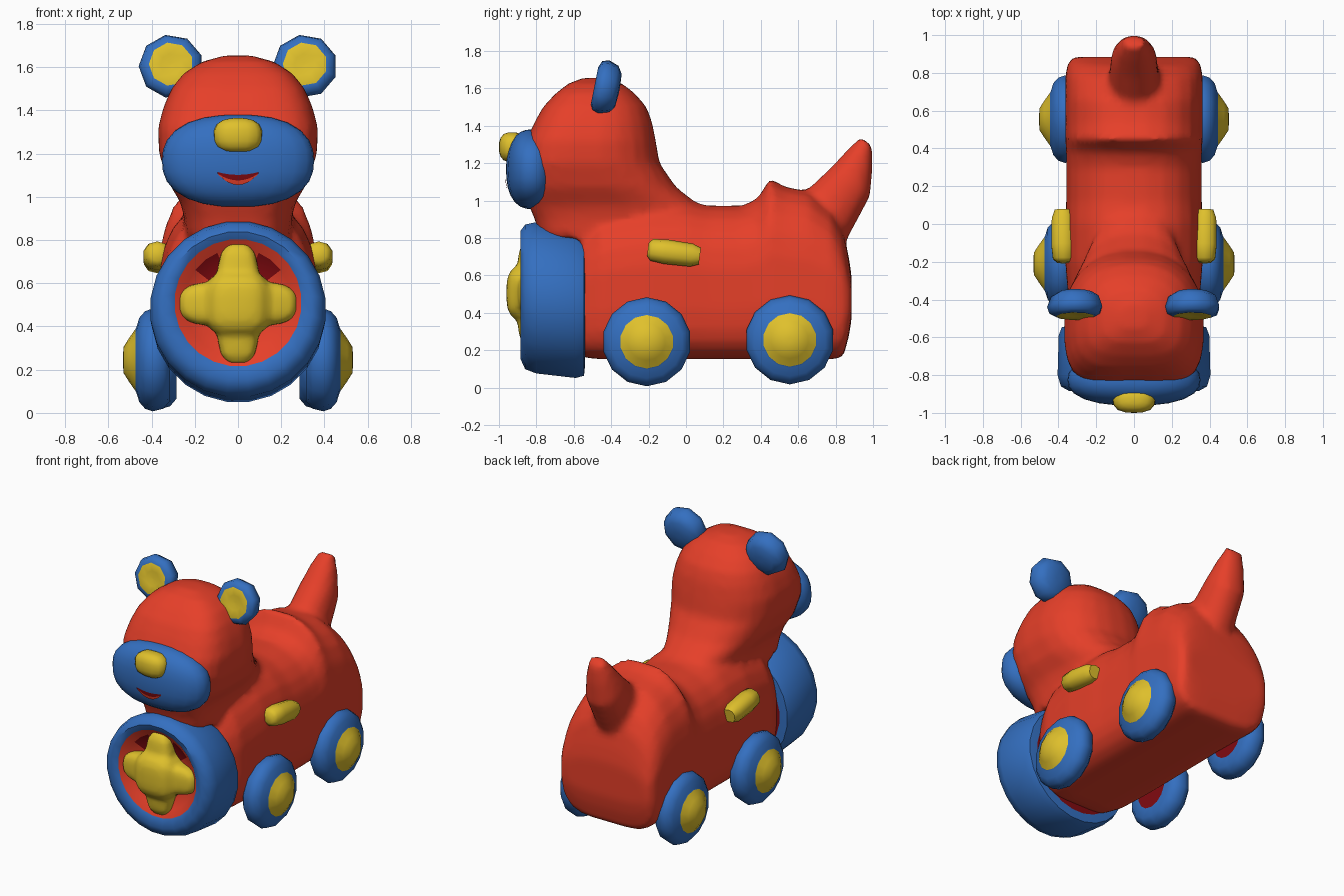
import bpy, bmesh, math
from mathutils import Vector

cube = bpy.data.objects.get("Cube")
if cube:
    bpy.data.objects.remove(cube, do_unlink=True)


def material(name, rgb):
    m = bpy.data.materials.new(name)
    m.use_nodes = True
    m.diffuse_color = (*rgb, 1)
    bsdf = next(n for n in m.node_tree.nodes if n.type == 'BSDF_PRINCIPLED')
    bsdf.inputs["Base Color"].default_value = (*rgb, 1)
    return m


RED = material("red", (0.79, 0.05, 0.022))
BLUE = material("blue", (0.034, 0.16, 0.53))
YELLOW = material("yellow", (0.74, 0.53, 0.025))
DARK = material("dark_red", (0.22, 0.003, 0.005))
X, Y, Z = Vector((1, 0, 0)), Vector((0, 1, 0)), Vector((0, 0, 1))


def finish(name, bm, mats, angle=50):
    bmesh.ops.recalc_face_normals(bm, faces=bm.faces)
    me = bpy.data.meshes.new(name)
    bm.to_mesh(me)
    bm.free()
    for m in mats:
        me.materials.append(m)
    ob = bpy.data.objects.new(name, me)
    bpy.context.collection.objects.link(ob)
    bpy.ops.object.select_all(action='DESELECT')
    ob.select_set(True)
    bpy.context.view_layer.objects.active = ob
    bpy.ops.object.shade_smooth_by_angle(angle=math.radians(angle))
    return ob


def ring(c, u, v, low=2.0, high=2.0, count=24):
    """Superellipse around c, with its own squareness on each side along v."""
    pts = []
    for i in range(count):
        a = 2 * math.pi * (i + 0.5) / count
        e = 2 / (high if math.sin(a) > 0 else low)
        cu, cv = (math.copysign(abs(t) ** e, t) for t in (math.cos(a), math.sin(a)))
        pts.append(c + u * cu + v * cv)
    return pts


def loft(name, rings, mats, bands=None, rule=None):
    """Skin a row of rings; bands gives the material of each strip."""
    bm = bmesh.new()
    rows = [[bm.verts.new(p) for p in r] for r in rings]
    n = len(rows[0])
    bands = bands or [0] * (len(rows) - 1)
    for k, (a, b) in enumerate(zip(rows, rows[1:])):
        for i in range(n):
            j = (i + 1) % n
            f = bm.faces.new((a[i], a[j], b[j], b[i]))
            f.material_index = rule(f, bands[k]) if rule else bands[k]
    for row, band in ((rows[0], bands[0]), (rows[-1], bands[-1])):
        bm.faces.new(row).material_index = band
    return finish(name, bm, mats)


def lathe(name, c, axis, up, profile, mats, bands, count, rule=None):
    """Turned part; each profile point is radius, height and optional rise."""
    axis, up = axis.normalized(), up.normalized()
    side = up.cross(axis)
    rings = [ring(c + axis * h + up * sum(rise), side * r, up * r, count=count)
             for r, h, *rise in profile]
    return loft(name, rings, mats, bands, rule)


def blob(name, c, radii, mat, n=2.6, detail=16):
    """Rounded-box ellipsoid."""
    bm = bmesh.new()
    bmesh.ops.create_uvsphere(bm, u_segments=detail, v_segments=detail // 2 + 2, radius=1)
    for v in bm.verts:
        k = sum(abs(t) ** n for t in v.co) ** (-1 / n)
        v.co = Vector([t * k * r for t, r in zip(v.co, radii)]) + Vector(c)
    return finish(name, bm, [mat])


def merge(name, parts, voxel, smooth):
    """Blend overlapping parts into one skin."""
    bpy.ops.object.select_all(action='DESELECT')
    for p in parts:
        p.select_set(True)
    ob = parts[0]
    bpy.context.view_layer.objects.active = ob
    bpy.ops.object.join()
    ob.name = name
    rm = ob.modifiers.new("blend", 'REMESH')
    rm.mode, rm.voxel_size, rm.use_smooth_shade = 'VOXEL', voxel, True
    sm = ob.modifiers.new("soften", 'SMOOTH')
    sm.factor, sm.iterations = 0.5, smooth
    return ob


# Torso: y, half width, bottom, top (square below, rounded above)
torso = [(-.56, .30, .16, .86), (-.45, .345, .15, .95), (-.2, .365, .15, 1.0),
         (.0, .365, .15, 1.0), (.12, .36, .15, .975), (.3, .36, .15, .975),
         (.38, .36, .15, 1.01), (.45, .365, .15, 1.12), (.53, .365, .15, 1.075),
         (.66, .365, .15, 1.05), (.78, .365, .15, .95), (.84, .355, .16, .84),
         (.87, .34, .27, .7), (.885, .31, .36, .6)]
body = loft("torso", [ring(Vector((0, y, (a + b) / 2)), X * w, Z * (b - a) / 2, 4, 2.4)
                      for y, w, a, b in torso], [RED])

# Head and neck: z, front, back, half width (square in front, rounded behind)
head = [(.8, -.78, .14, .24), (.9, -.81, .13, .25), (.97, -.84, .08, .265),
        (1.07, -.865, -.05, .325), (1.2, -.875, -.14, .367), (1.32, -.855, -.16, .372),
        (1.42, -.81, -.18, .345), (1.5, -.765, -.21, .31), (1.57, -.7, -.27, .255),
        (1.625, -.63, -.34, .17), (1.655, -.55, -.43, .06)]
skull = loft("head", [ring(Vector((0, (a + b) / 2, z)), X * w, Y * (b - a) / 2, 3.6, 2.3)
                      for z, a, b, w in head], [RED])

# Tail: y, z, half depth, half width
tail_path = [(.64, .8, .2, .14), (.75, .93, .165, .135), (.88, 1.1, .13, .12),
             (.93, 1.22, .085, .09), (.965, 1.315, .04, .055)]
across = Vector((0, .8, -.6))
tail = loft("tail", [ring(Vector((0, y, z)), X * w, across * d, 2.2, 2.2)
                     for y, z, d, w in tail_path], [RED])
merge("body", [body, skull, tail], .025, 3)

# Muzzle, nose and mouth
muzzle = blob("muzzle", (0, -.825, 1.167), (.352, .137, .213), BLUE, 2.4, 24)
blob("nose", (0, -.93, 1.285), (.112, .07, .08), YELLOW, 2.7)
bpy.context.view_layer.update()
bm = bmesh.new()
columns = []
for i in range(-4, 5):
    x, s = i * .0235, abs(i) / 4
    levels = (1.102 + .013 * s * s, 1.076 + .032 * s * s, 1.055 + .052 * s * s)
    col = []
    for z in levels:
        hit = muzzle.ray_cast((x, -2, z), (0, 1, 0))[1]
        col.append(bm.verts.new((x, hit.y - .007, z)))
    columns.append(col)
for a, b in zip(columns, columns[1:]):
    for k in range(2):
        bm.faces.new((a[k], a[k + 1], b[k + 1], b[k])).material_index = k
finish("mouth", bm, [DARK, RED])


# Front drum, leaning slightly, with a dished face and two dark openings
def openings(f, band):
    c = f.calc_center_median() - Vector((0, 0, .51))
    if band == 1 and .15 < math.hypot(c.x, c.z) < .23:
        a = math.degrees(math.atan2(c.z, abs(c.x)))
        return 2 if 38 < a < 65 else band
    return band


drum = [(.02, .54, -.03), (.33, .54, -.03), (.385, .545, -.03), (.402, .59, -.025),
        (.408, .8, .005), (.39, .86, .01), (.345, .885, .02), (.295, .872, .035),
        (.25, .835, .035), (.16, .805, .035), (.02, .805, .035)]
lathe("front_drum", Vector((0, 0, .475)), -Y, Z, drum,
      [BLUE, RED, DARK], [2, 0, 0, 0, 0, 0, 0, 1, 1, 1], 24, openings)
arms = [blob("arm", (0, -.83, .505), r, YELLOW, 3.4, 20)
        for r in ((.1, .075, .28), (.275, .075, .105), (.15, .13, .15))]
merge("drum_cross", arms, .018, 3)

# Paired parts
tyre = [(.02, -.1), (.125, -.1), (.19, -.1), (.225, -.07), (.238, -.02), (.226, .015),
        (.195, .042), (.15, .056), (.143, .06), (.10, .09), (.06, .115), (.01, .118)]
ear = [(.02, -.075), (.09, -.07), (.13, -.045), (.15, .01), (.138, .045),
       (.103, .06), (.05, .053), (.005, .05)]
for s, side in ((1, "left"), (-1, "right")):
    for end, x, y, z in (("front", .415, -.21, .245), ("rear", .385, .555, .255)):
        lathe(f"{end}_wheel_{side}", Vector((s * x, y, z)), X * s, Z, tyre,
              [BLUE, YELLOW, DARK], [2] + [0] * 7 + [1] * 3, 14)
    lathe(f"ear_{side}", Vector((s * .31, -.43, 1.603)), Vector((0, -1, .2)),
          Vector((0, .2, 1)), ear, [BLUE, YELLOW], [0] * 5 + [1] * 2, 9)
    # Foot peg, sloping down to the rear
    along = Vector((s * .01, 1, -.13)).normalized()
    lift = Vector((0, .13, 1)).normalized()
    peg = [(-.145, .035), (-.125, .058), (-.05, .066), (.09, .062), (.135, .045)]
    loft(f"peg_{side}", [ring(Vector((s * .375, -.06, .72)) + along * t, X * r, lift * r,
                              2.3, 2.3, 10) for t, r in peg], [YELLOW])
